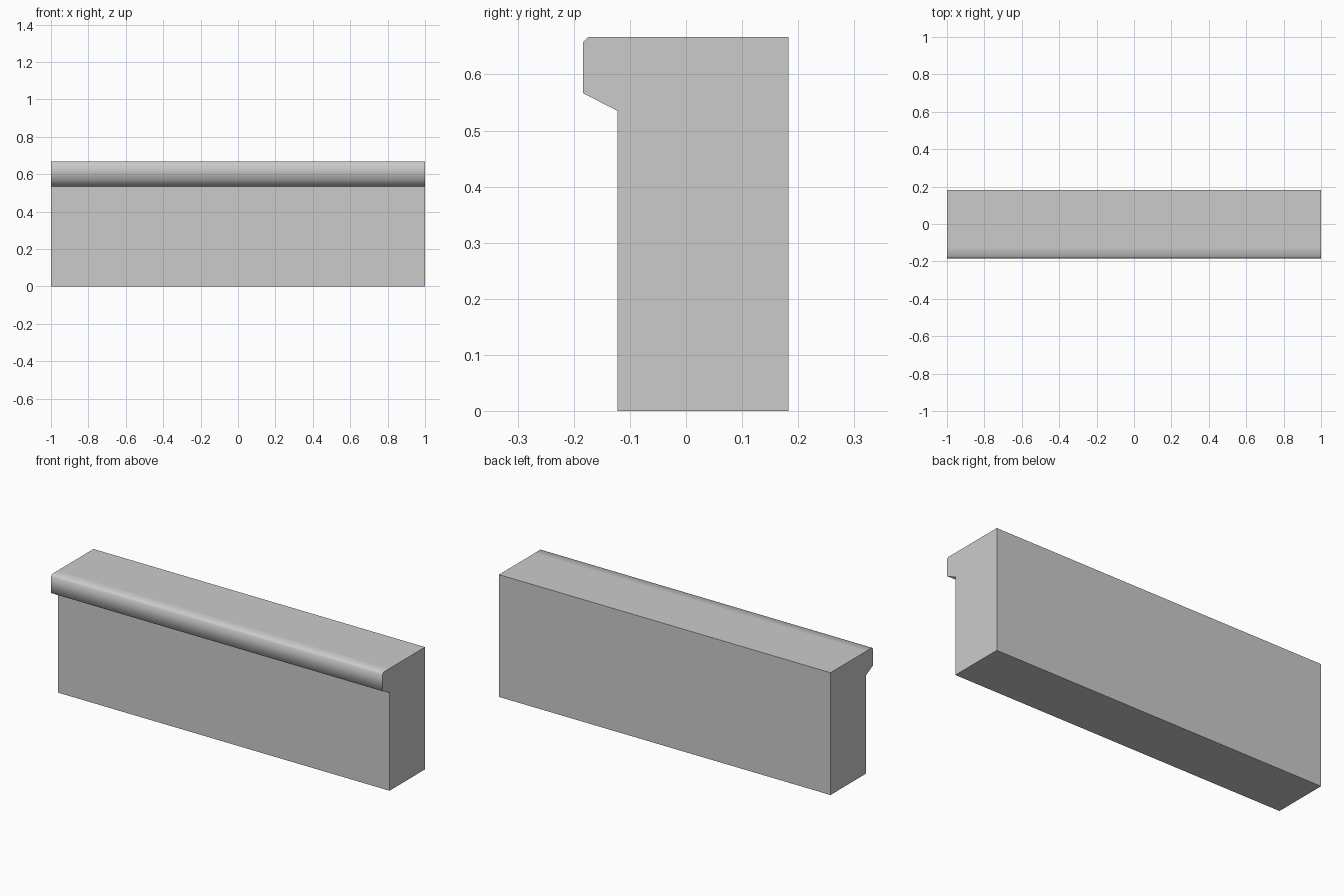
import bpy
import bmesh

default_cube = bpy.data.objects.get("Cube")
if default_cube:
    bpy.data.objects.remove(default_cube, do_unlink=True)

# Single plain grey
grey = bpy.data.materials.new("light_grey")
grey.use_nodes = True
colour = (0.6, 0.6, 0.6, 1)
grey.diffuse_color = colour
grey.node_tree.nodes["Principled BSDF"].inputs["Base Color"].default_value = colour

# Side profile (y, z): wall first, then the ledge from its underside to the top
HALF = 1.0
BACK, WALL, LIP, TOP = 0.183, -0.122, -0.184, 0.667
profile = [
    (BACK, TOP), (BACK, 0), (WALL, 0), (WALL, 0.535),
    (LIP, 0.567), (LIP, TOP - 0.01), (LIP + 0.01, TOP), (WALL, TOP),
]
LEDGE = range(3, 7)  # sides that are shaded as one rounded lip

# Sweep the profile along x
bm = bmesh.new()
right = [bm.verts.new((-HALF, y, z)) for y, z in profile]
left = [bm.verts.new((HALF, y, z)) for y, z in profile]
bm.faces.new(right)
bm.faces.new(left[::-1])
count = len(profile)
for i in range(count):
    j = (i + 1) % count
    side = bm.faces.new((right[i], left[i], left[j], right[j]))
    side.smooth = i in LEDGE
bmesh.ops.recalc_face_normals(bm, faces=bm.faces)

mesh = bpy.data.meshes.new("ledged_wall")
bm.to_mesh(mesh)
bm.free()
mesh.materials.append(grey)
wall = bpy.data.objects.new("ledged_wall", mesh)
bpy.context.collection.objects.link(wall)
